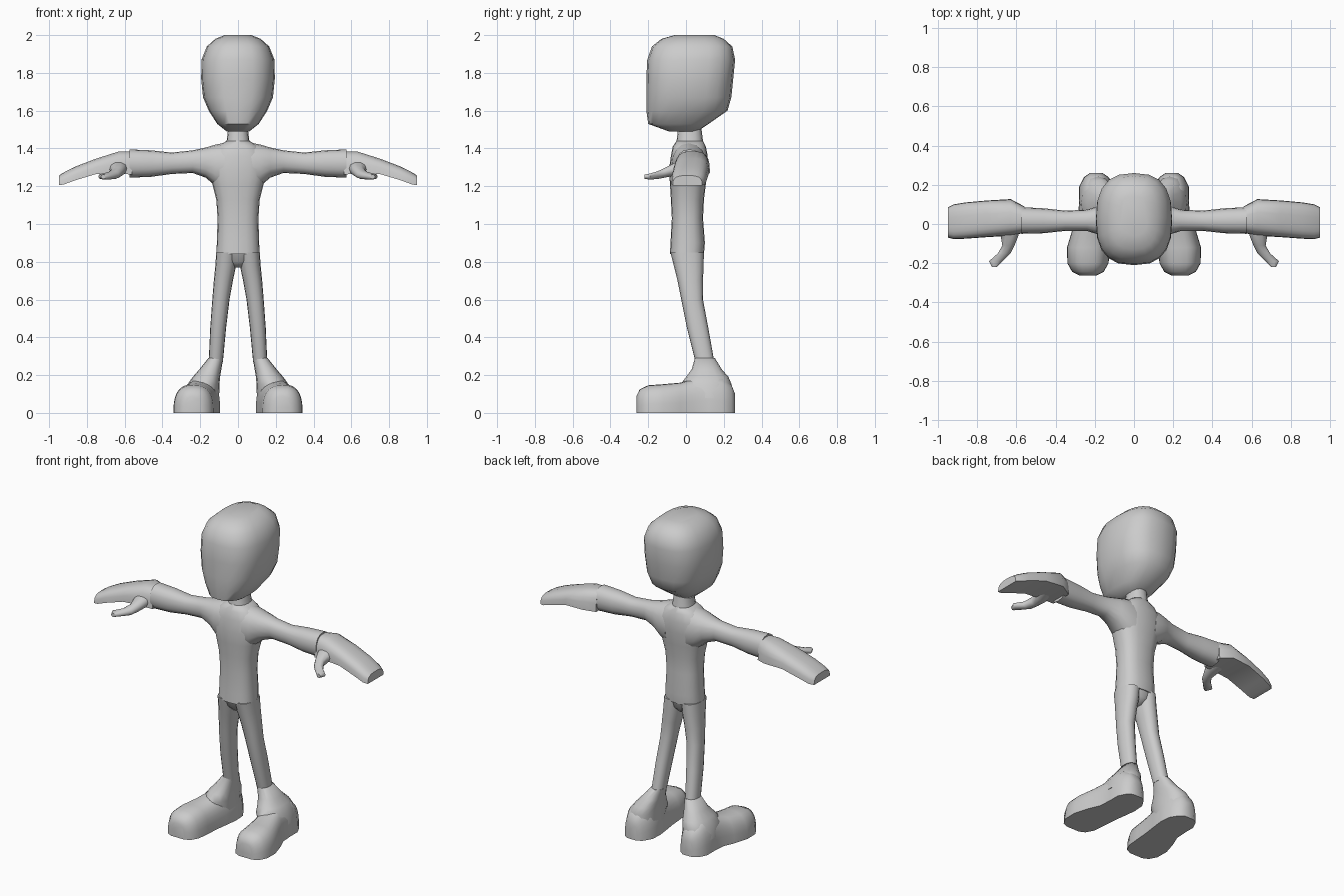
import bpy
import bmesh
import math
from mathutils import Vector

default_cube = bpy.data.objects.get("Cube")
if default_cube:
    bpy.data.objects.remove(default_cube, do_unlink=True)

# One plain clay colour for the whole figure
clay = bpy.data.materials.new("clay_grey")
clay.use_nodes = True
colour = (0.6, 0.6, 0.6, 1)
clay.diffuse_color = colour
clay.node_tree.nodes["Principled BSDF"].inputs["Base Color"].default_value = colour


def rounded(value, power):
    """Turn a sine or cosine into a superellipse coordinate."""
    return math.copysign(abs(value) ** (2 / power), value)


def section(station, axis, power, sides, flat):
    """Return one cross-section; flat gives a dome with a level underside."""
    position, a_low, a_high, b_low, b_high = station
    a_axis, b_axis = [i for i in range(3) if i != axis]
    points = []
    for i in range(sides):
        angle = math.pi * i / (sides - 1) if flat else math.tau * i / sides
        across = rounded(math.cos(angle), power)
        up = rounded(math.sin(angle), power)
        point = Vector((0, 0, 0))
        point[axis] = position
        point[a_axis] = (a_low + a_high) / 2 + across * (a_high - a_low) / 2
        if flat:
            point[b_axis] = b_low + up * (b_high - b_low)
        else:
            point[b_axis] = (b_low + b_high) / 2 + up * (b_high - b_low) / 2
        points.append(point)
    return points


def loft(name, axis, stations, power=2.3, sides=16, flat=False, mirrored=False):
    """Skin a row of cross-sections given as position and two low/high pairs."""
    bm = bmesh.new()
    rings = [[bm.verts.new(p) for p in section(s, axis, power, sides, flat)]
             for s in stations]
    for first, second in zip(rings, rings[1:]):
        for i in range(sides):
            j = (i + 1) % sides
            bm.faces.new((first[i], first[j], second[j], second[i]))
    bm.faces.new(rings[0])
    bm.faces.new(rings[-1])
    bmesh.ops.recalc_face_normals(bm, faces=bm.faces)

    mesh = bpy.data.meshes.new(name)
    bm.to_mesh(mesh)
    bm.free()
    mesh.materials.append(clay)
    part = bpy.data.objects.new(name, mesh)
    bpy.context.collection.objects.link(part)

    bpy.ops.object.select_all(action="DESELECT")
    part.select_set(True)
    bpy.context.view_layer.objects.active = part
    bpy.ops.object.shade_smooth_by_angle(angle=math.radians(55))
    if mirrored:
        part.modifiers.new("other_side", "MIRROR")
    return part


X, Y, Z = range(3)

# Head: rounded block, flat face, tapering jaw
loft("head", Z, [
    (1.49, -.06, .06, -.09, .06),
    (1.53, -.11, .11, -.2, .12),
    (1.6, -.155, .155, -.21, .22),
    (1.67, -.185, .185, -.21, .24),
    (1.77, -.195, .195, -.21, .25),
    (1.87, -.193, .193, -.205, .26),
    (1.94, -.165, .165, -.18, .245),
    (1.98, -.12, .12, -.13, .2),
    (2, -.07, .07, -.06, .15),
], power=2.6, sides=20)

# Neck
loft("neck", Z, [
    (1.38, -.08, .08, -.06, .1),
    (1.44, -.06, .06, -.05, .09),
    (1.52, -.05, .05, -.04, .08),
])

# Torso: shirt hem up to sloping shoulders
loft("torso", Z, [
    (.84, -.115, .115, -.085, .095),
    (.9, -.112, .112, -.082, .1),
    (1.03, -.108, .108, -.075, .09),
    (1.13, -.115, .115, -.08, .095),
    (1.21, -.135, .135, -.085, .105),
    (1.29, -.155, .155, -.09, .115),
    (1.36, -.15, .15, -.08, .115),
    (1.41, -.11, .11, -.07, .105),
    (1.44, -.06, .06, -.05, .09),
], power=2.5, sides=20)

# Pelvis: closes the hem and forms the crotch
loft("pelvis", Z, [
    (.77, -.03, .03, -.03, .05),
    (.8, -.075, .075, -.06, .08),
    (.86, -.113, .113, -.083, .095),
], power=2.4)

# Legs: leaning back and outward towards the ankle
loft("leg", Z, [
    (.27, .08, .155, .05, .15),
    (.45, .063, .147, .005, .118),
    (.6, .045, .136, -.025, .09),
    (.7, .027, .128, -.045, .09),
    (.78, .01, .12, -.065, .093),
    (.85, .003, .115, -.082, .095),
], mirrored=True)

# Sleeved arms: wide at the shoulder, slim above the elbow
loft("arm", X, [
    (.07, -.08, .11, 1.17, 1.43),
    (.12, -.075, .108, 1.2, 1.42),
    (.17, -.058, .095, 1.245, 1.405),
    (.24, -.035, .073, 1.27, 1.39),
    (.35, -.035, .068, 1.265, 1.378),
    (.46, -.047, .08, 1.25, 1.39),
    (.575, -.05, .086, 1.245, 1.395),
], mirrored=True)

# Mitten hands: domed back, flat palm, drooping fingers
loft("hand", X, [
    (.56, -.045, .09, 1.26, 1.385),
    (.63, -.06, .127, 1.27, 1.385),
    (.75, -.067, .12, 1.265, 1.347),
    (.86, -.075, .11, 1.232, 1.305),
    (.92, -.077, .1, 1.21, 1.275),
    (.948, -.07, .086, 1.205, 1.257),
], power=3, sides=12, flat=True, mirrored=True)

# Thumbs: forward from the palm, then outward
loft("thumb", Y, [
    (-.22, .7, .725, 1.238, 1.262),
    (-.19, .67, .74, 1.235, 1.268),
    (-.15, .63, .695, 1.237, 1.28),
    (-.11, .61, .672, 1.245, 1.3),
    (-.06, .59, .68, 1.255, 1.325),
    (0, .58, .7, 1.27, 1.34),
], sides=10, mirrored=True)

# Shoes: big round toe, narrower waist, rounded heel, flat sole
loft("shoe", Y, [
    (-.262, .19, .28, 0, .09),
    (-.245, .155, .315, 0, .125),
    (-.2, .13, .34, 0, .146),
    (-.12, .122, .342, 0, .152),
    (-.03, .115, .315, 0, .16),
    (.04, .105, .285, 0, .18),
    (.12, .095, .28, 0, .2),
    (.19, .1, .28, 0, .19),
    (.24, .13, .255, 0, .15),
    (.26, .16, .225, 0, .1),
], power=2.7, sides=15, flat=True, mirrored=True)

# Ankle cuffs: flare from the leg into the shoe
loft("ankle", Z, [
    (.08, .1, .28, .0, .24),
    (.15, .098, .268, -.03, .242),
    (.19, .095, .24, .0, .225),
    (.23, .088, .205, .03, .19),
    (.29, .078, .157, .047, .153),
], mirrored=True)
